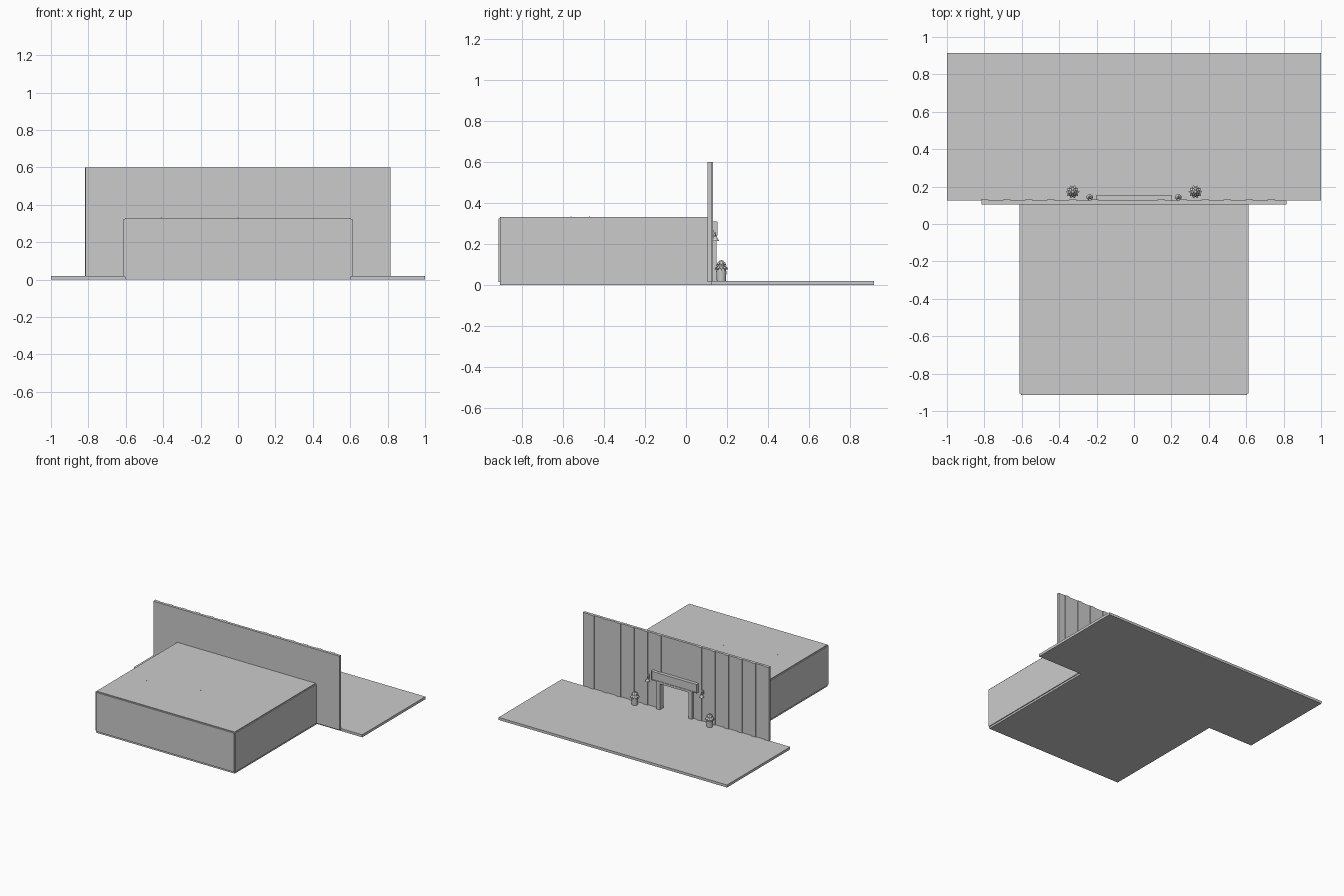
import bpy, bmesh, math
from mathutils import Matrix, Vector

cube = bpy.data.objects.get("Cube")
if cube:
    bpy.data.objects.remove(cube, do_unlink=True)

grey = bpy.data.materials.new("plain_grey")
grey.use_nodes = True
tone = (0.6, 0.6, 0.6, 1)
grey.diffuse_color = tone
grey.node_tree.nodes["Principled BSDF"].inputs["Base Color"].default_value = tone


def finish(name, bm):
    bmesh.ops.recalc_face_normals(bm, faces=bm.faces)
    mesh = bpy.data.meshes.new(name)
    bm.to_mesh(mesh)
    bm.free()
    mesh.materials.append(grey)
    obj = bpy.data.objects.new(name, mesh)
    bpy.context.collection.objects.link(obj)
    return obj


def add_box(bm, x, y, z):
    size = [b - a for a, b in (x, y, z)]
    mid = [(a + b) / 2 for a, b in (x, y, z)]
    bmesh.ops.create_cube(bm, size=1, matrix=Matrix.Translation(mid) @ Matrix.Diagonal((*size, 1)))


def box(name, x, y, z):
    bm = bmesh.new()
    add_box(bm, x, y, z)
    return finish(name, bm)


def add_cone(bm, centre, low, high, z, sides=16):
    m = Matrix.Translation((*centre, sum(z) / 2))
    bmesh.ops.create_cone(bm, cap_ends=True, segments=sides, radius1=low, radius2=high,
                          depth=z[1] - z[0], matrix=m)


def smooth(obj):
    bpy.ops.object.select_all(action="DESELECT")
    obj.select_set(True)
    bpy.context.view_layer.objects.active = obj
    bpy.ops.object.shade_smooth_by_angle(angle=math.radians(40))


# Ground slabs
box("forecourt", (-1, 1), (0.125, 0.915), (0, 0.02))
box("hall_floor", (-0.605, 0.605), (-0.905, 0.125), (0, 0.02))

# Hollow hall behind the facade
box("hall_roof", (-0.605, 0.605), (-0.905, 0.11), (0.32, 0.33))
box("hall_rear_wall", (-0.603, 0.603), (-0.913, -0.903), (0.015, 0.323))
for side, s in (("left", 1), ("right", -1)):
    box(f"hall_{side}_wall", sorted((s * 0.602, s * 0.612)), (-0.905, 0.11), (0.015, 0.323))

# Ceiling lamp rods that just reach through the roof
for i, p in enumerate([(-0.41, -0.56), (0, -0.47)]):
    bm = bmesh.new()
    add_cone(bm, p, 0.003, 0.003, (0.28, 0.333), 8)
    finish(f"lamp_rod_{i + 1}", bm)

# Facade with a doorway
bm = bmesh.new()
outline = [(-0.815, 0.015), (-0.13, 0.015), (-0.13, 0.235), (0.13, 0.235),
           (0.13, 0.015), (0.815, 0.015), (0.815, 0.6), (-0.815, 0.6)]
face = bm.faces.new([bm.verts.new((x, 0.105, z)) for x, z in outline])
ext = bmesh.ops.extrude_face_region(bm, geom=[face])
moved = [v for v in ext["geom"] if isinstance(v, bmesh.types.BMVert)]
bmesh.ops.translate(bm, verts=moved, vec=(0, 0.021, 0))
finish("facade", bm)

# Upright battens, left out above the door
bm = bmesh.new()
for i in range(14):
    x = 0.735 - 0.118 * i
    if abs(x) < 0.14:
        continue
    bottom = 0.3 if abs(x) < 0.19 else 0.02
    add_box(bm, (x - 0.02, min(x + 0.02, 0.815)), (0.124, 0.132), (bottom, 0.6))
finish("facade_battens", bm)

# Door frame and sign board
for side, s in (("left", 1), ("right", -1)):
    box(f"door_{side}_post", sorted((s * 0.125, s * 0.155)), (0.105, 0.148), (0.02, 0.24))
box("door_lintel", (-0.155, 0.155), (0.105, 0.148), (0.225, 0.245))
box("sign_board", (-0.2, 0.2), (0.126, 0.15), (0.24, 0.31))
bm = bmesh.new()
for z in (0.24, 0.304):
    add_box(bm, (-0.2, 0.2), (0.149, 0.154), (z, z + 0.006))
for x in (-0.2, 0.194):
    add_box(bm, (x, x + 0.006), (0.149, 0.154), (0.246, 0.304))
finish("sign_border", bm)

for side, s in (("left", 1), ("right", -1)):
    # Wall lamp: bracket, stem and shade
    spot = (s * 0.237, 0.143)
    bm = bmesh.new()
    add_box(bm, (spot[0] - 0.007, spot[0] + 0.007), (0.125, 0.136), (0.235, 0.265))
    add_box(bm, (spot[0] - 0.003, spot[0] + 0.003), (0.13, 0.146), (0.25, 0.256))
    add_cone(bm, spot, 0.003, 0.003, (0.235, 0.256), 8)
    add_cone(bm, spot, 0.017, 0.006, (0.215, 0.237))
    smooth(finish(f"{side}_wall_lamp", bm))

    # Planter pot
    spot = (s * 0.328, 0.172)
    bm = bmesh.new()
    add_cone(bm, spot, 0.022, 0.025, (0.02, 0.068))
    smooth(finish(f"{side}_pot", bm))

    # Bushy plant: two rings of folded drooping leaves around a core
    bm = bmesh.new()
    add_cone(bm, spot, 0.024, 0.01, (0.066, 0.115), 8)
    for count, reach, low, high in ((10, 0.036, 0.075, 0.1), (8, 0.026, 0.095, 0.122)):
        for i in range(count):
            turn = Matrix.Rotation(math.tau * i / count, 4, "Z")
            leaf = [(0.006, 0, high), (reach * 0.7, 0.009, (low + high) / 2),
                    (reach, 0, low), (reach * 0.7, -0.009, (low + high) / 2),
                    (reach * 0.6, 0, low)]
            v = [bm.verts.new(turn @ Vector(p) + Vector((*spot, 0))) for p in leaf]
            for a, b in ((0, 1), (1, 2), (2, 3), (3, 0)):
                bm.faces.new((v[a], v[b], v[4]))
            bm.faces.new((v[0], v[1], v[2]))
            bm.faces.new((v[0], v[2], v[3]))
    finish(f"{side}_plant", bm)
